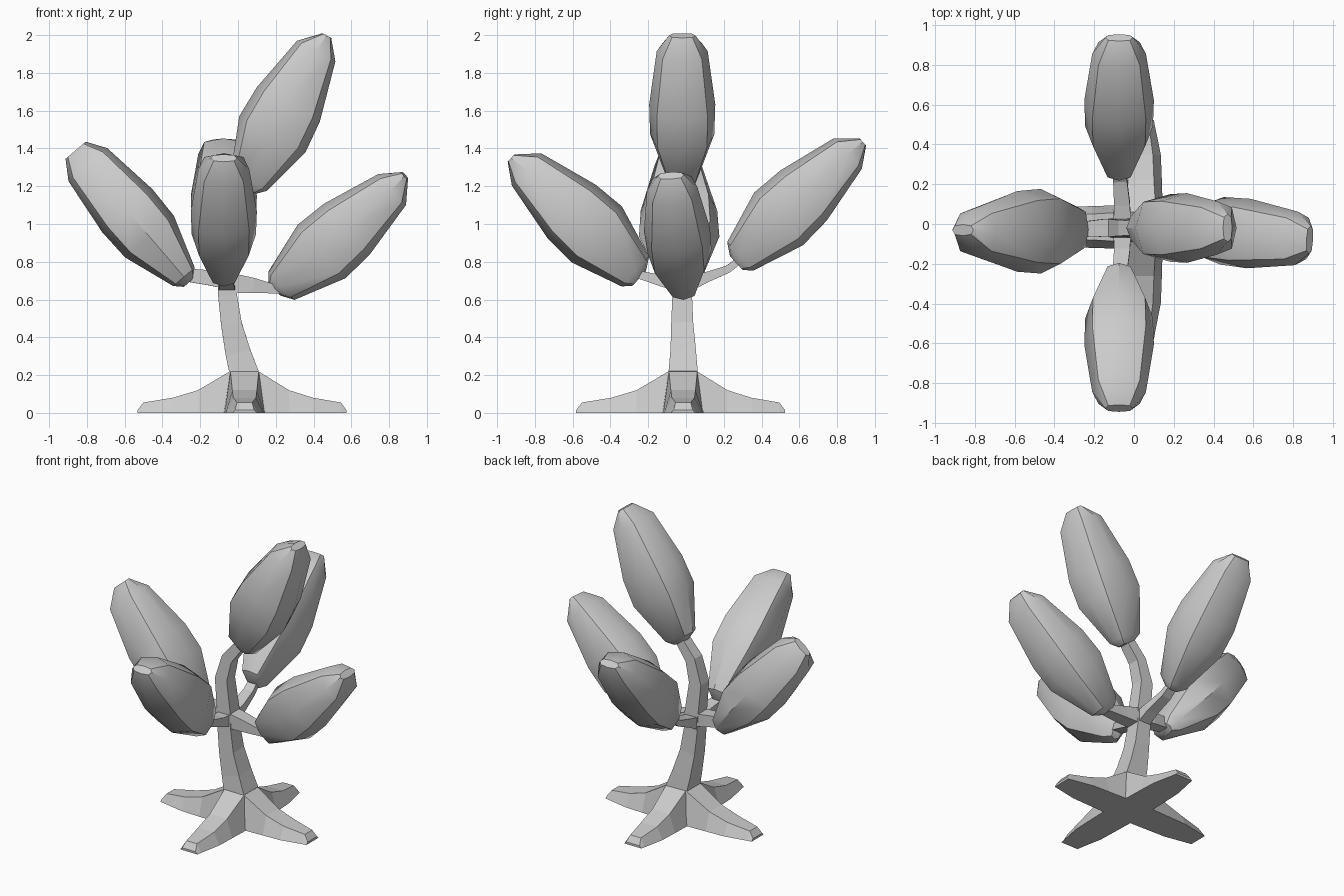
import bpy, bmesh
from mathutils import Vector as V

if "Cube" in bpy.data.objects:
    bpy.data.objects.remove(bpy.data.objects["Cube"])


def loft(name, rings, smooth=False):
    """Skin a list of equal-sized point rings and cap both ends."""
    bm = bmesh.new()
    vs = [[bm.verts.new(p) for p in r] for r in rings]
    n = len(rings[0])
    for a, b in zip(vs, vs[1:]):
        for i in range(n):
            j = (i + 1) % n
            bm.faces.new((a[i], a[j], b[j], b[i]))
    bm.faces.new(vs[0])
    bm.faces.new(vs[-1])
    bmesh.ops.recalc_face_normals(bm, faces=bm.faces)
    me = bpy.data.meshes.new(name)
    bm.to_mesh(me)
    bm.free()
    ob = bpy.data.objects.new(name, me)
    bpy.context.collection.objects.link(ob)
    if smooth:
        bpy.ops.object.select_all(action='DESELECT')
        bpy.context.view_layer.objects.active = ob
        ob.select_set(True)
        bpy.ops.object.shade_smooth_by_angle(angle=0.66)
    return ob


def limb(name, pts, side):
    """Four-sided limb: pts are (x, y, z, half width, half depth)."""
    side = V(side)
    c = [V(p[:3]) for p in pts]
    rings = []
    for i, p in enumerate(pts):
        t = (c[min(i + 1, len(c) - 1)] - c[max(i - 1, 0)]).normalized()
        s = (side - t * side.dot(t)).normalized()
        u, s = t.cross(s) * p[4], s * p[3]
        rings.append([c[i] + s + u, c[i] - s + u, c[i] - s - u, c[i] + s - u])
    return loft(name, rings)


# leaf profile: distance along, upper edge, lower edge, half thickness
LEAF = [(0, .06, -.04, .035), (.04, .10, -.105, .075), (.32, .18, -.20, .17),
        (.50, .17, -.192, .175), (.82, .095, -.125, .135), (.92, .02, -.03, .07)]
K = .77
SECTION = [(1, 0), (K, K), (0, 1), (-K, K), (-1, 0), (-K, -K), (0, -1), (K, -K)]


def leaf(name, base, tip, side, flip=1, widen=1):
    base, tip, side = V(base), V(tip), V(side)
    d = tip - base
    scale = d.length / .92
    d.normalize()
    side = (side - d * side.dot(d)).normalized()
    up = d.cross(side)
    if (up.z if abs(up.z) > .1 else up.y) < 0:
        up = -up
    rings = []
    for u, hi, lo, t in LEAF:
        m, h = flip * (hi + lo) / 2 * widen, (hi - lo) / 2 * widen
        rings.append([base + d * u * scale + side * t * a + up * (m + h * b)
                      for a, b in SECTION])
    return loft(name, rings, True)


# foliage pads
leaf("leaf_right", (.20, -.01, .65), (.88, -.08, 1.26), (0, 1, 0))
leaf("leaf_left", (-.26, -.025, .69), (-.86, -.025, 1.39), (.76, 0, .65), 1, 1.12)
leaf("leaf_top", (.04, -.02, 1.19), (.475, -.02, 1.995), (0, 1, 0), -1, 1.05)
leaf("leaf_back", (-.075, .26, .80), (-.075, .94, 1.43), (1, 0, 0), -1)
leaf("leaf_front", (-.075, -.24, .72), (-.075, -.93, 1.345), (1, 0, 0), -1, 1.05)

# roots: distance, top height, half width at top, half width at bottom
CX, CY = .035, -.015
ROOT = [(0, .22, .075, .11), (.075, .22, .075, .11), (.24, .12, .065, .105),
        (.37, .08, .06, .10), (.52, .055, .04, .07), (.55, .015, .05, .065)]
for name, dx, dy in (("right", 1, 0), ("left", -1, 0), ("back", 0, 1), ("front", 0, -1)):
    rings = []
    for r, z, a, b in ROOT:
        r *= 1.03 if dy < 0 or dx < 0 else .98
        rings.append([(CX + dx * r - dy * w, CY + dy * r + dx * w, h)
                      for w, h in ((-b, 0), (b, 0), (a, z), (-a, z))])
    loft("root_" + name, rings)

# trunk and its upper stem
limb("trunk", [(.035, -.015, .20, .077, .077), (.0, -.015, .32, .067, .067),
               (-.035, -.02, .47, .058, .055), (-.055, -.02, .62, .052, .05),
               (-.06, -.02, .74, .05, .05), (-.085, -.02, .95, .045, .045),
               (-.045, -.02, 1.10, .04, .038), (.05, -.02, 1.22, .035, .032)], (0, 1, 0))

# side branches
limb("branch_right", [(-.06, -.02, .69, .05, .055), (.08, -.02, .675, .045, .04),
                      (.23, -.01, .65, .035, .018)], (0, 1, 0))
limb("branch_left", [(-.05, -.02, .70, .05, .045), (-.15, -.02, .715, .045, .04),
                     (-.27, -.025, .73, .035, .035)], (0, 1, 0))
limb("branch_back", [(-.06, -.02, .67, .045, .045), (-.06, .10, .715, .04, .028),
                     (-.07, .22, .76, .035, .02), (-.075, .30, .82, .03, .018)], (1, 0, 0))
limb("branch_front", [(-.06, -.02, .68, .045, .045), (-.06, -.13, .70, .04, .03),
                      (-.075, -.28, .74, .035, .018)], (1, 0, 0))
